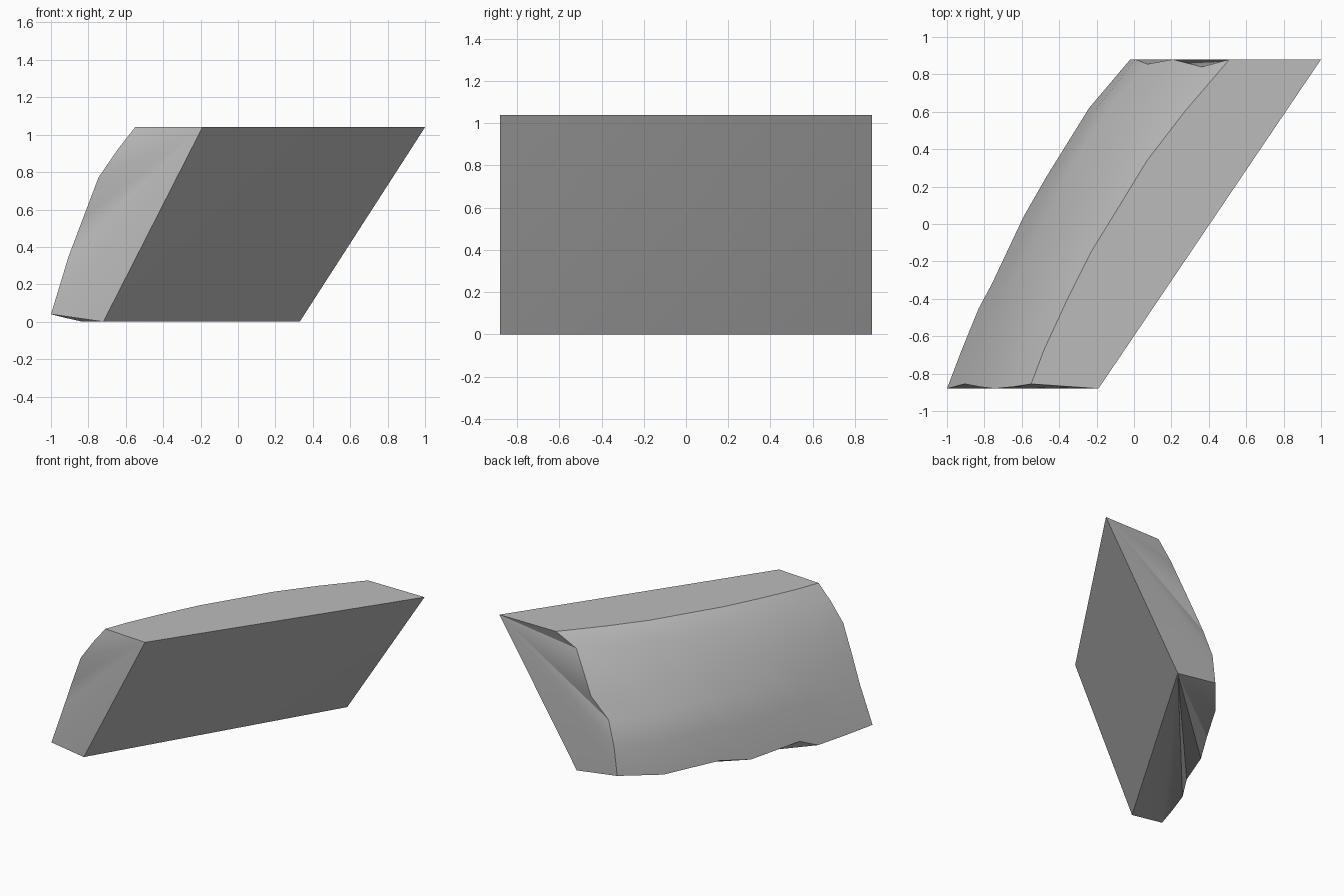
import bpy, bmesh, math
from mathutils import Vector

cube = bpy.data.objects.get("Cube")
if cube:
    bpy.data.objects.remove(cube, do_unlink=True)

stone = bpy.data.materials.new("plain grey")
stone.use_nodes = True
GREY = (0.5, 0.5, 0.5, 1)
stone.diffuse_color = GREY
stone.node_tree.nodes["Principled BSDF"].inputs["Base Color"].default_value = GREY

# Lower and upper edges of the curved outer side, from front to back
H = 1.04
lower = [(-1, -.88, .04), (-.92, -.67, .02), (-.83, -.45, 0), (-.76, -.32, .06),
         (-.59, .04, .01), (-.47, .25, .05), (-.24, .62, .02), (-.02, .88, .05)]
upper = [(-.55, -.855), (-.48, -.67), (-.36, -.41), (-.23, -.15),
         (-.07, .11), (.07, .34), (.27, .6), (.51, .88)]
# Rows up the curve: height share and bulge at the front, the same at the back
rows = [(0, 0, 0, 0), (.31, .045, .22, .09), (.52, .06, .41, .125),
        (.73, .075, .57, .075), (.88, .04, .89, .09), (1, 0, 1, 0)]
# Small chips in the two broken ends
front_y = [-.88, -.855, -.87, -.88, -.87, -.855]
back_y = [.88, .88, .855, .88, .84, .88]

bm = bmesh.new()
last = len(lower) - 1


def curve_point(c, r):
    tf, bf, tb, bb = rows[r]
    s = c / last
    t, bulge = tf + (tb - tf) * s, bf + (bb - bf) * s
    p = Vector(lower[c]).lerp(Vector((*upper[c], H)), t)
    p.x -= bulge
    if c == 0:
        p.y = front_y[r]
    elif c == last:
        p.y = back_y[r]
    return bm.verts.new(p)


grid = [[curve_point(c, r) for r in range(len(rows))] for c in range(last + 1)]

# Corners of the flat inner side
front_top, back_top, back_low, front_low = [bm.verts.new(p) for p in (
    (-.19, -.88, H), (1, .88, H), (.33, .88, 0), (-.72, -.88, 0))]


def fan(hub, rim):
    for a, b in zip(rim, rim[1:]):
        bm.faces.new((hub, a, b))


# Curved outer side
for a, b in zip(grid, grid[1:]):
    for r in range(len(rows) - 1):
        bm.faces.new((a[r], b[r], b[r + 1], a[r + 1]))

# Ends, top, underside and flat inner side
fan(front_top, [front_low] + grid[0])
fan(back_top, [back_low] + grid[last])
fan(back_top, [front_top] + [col[-1] for col in grid])
fan(back_low, [front_low] + [col[0] for col in grid])
fan(back_top, [front_top, front_low, back_low])
bmesh.ops.recalc_face_normals(bm, faces=bm.faces[:])

mesh = bpy.data.meshes.new("curved_slab")
bm.to_mesh(mesh)
bm.free()
mesh.materials.append(stone)
slab = bpy.data.objects.new("curved_slab", mesh)
bpy.context.collection.objects.link(slab)
bpy.ops.object.select_all(action='DESELECT')
slab.select_set(True)
bpy.context.view_layer.objects.active = slab
bpy.ops.object.shade_smooth_by_angle(angle=math.radians(30))
